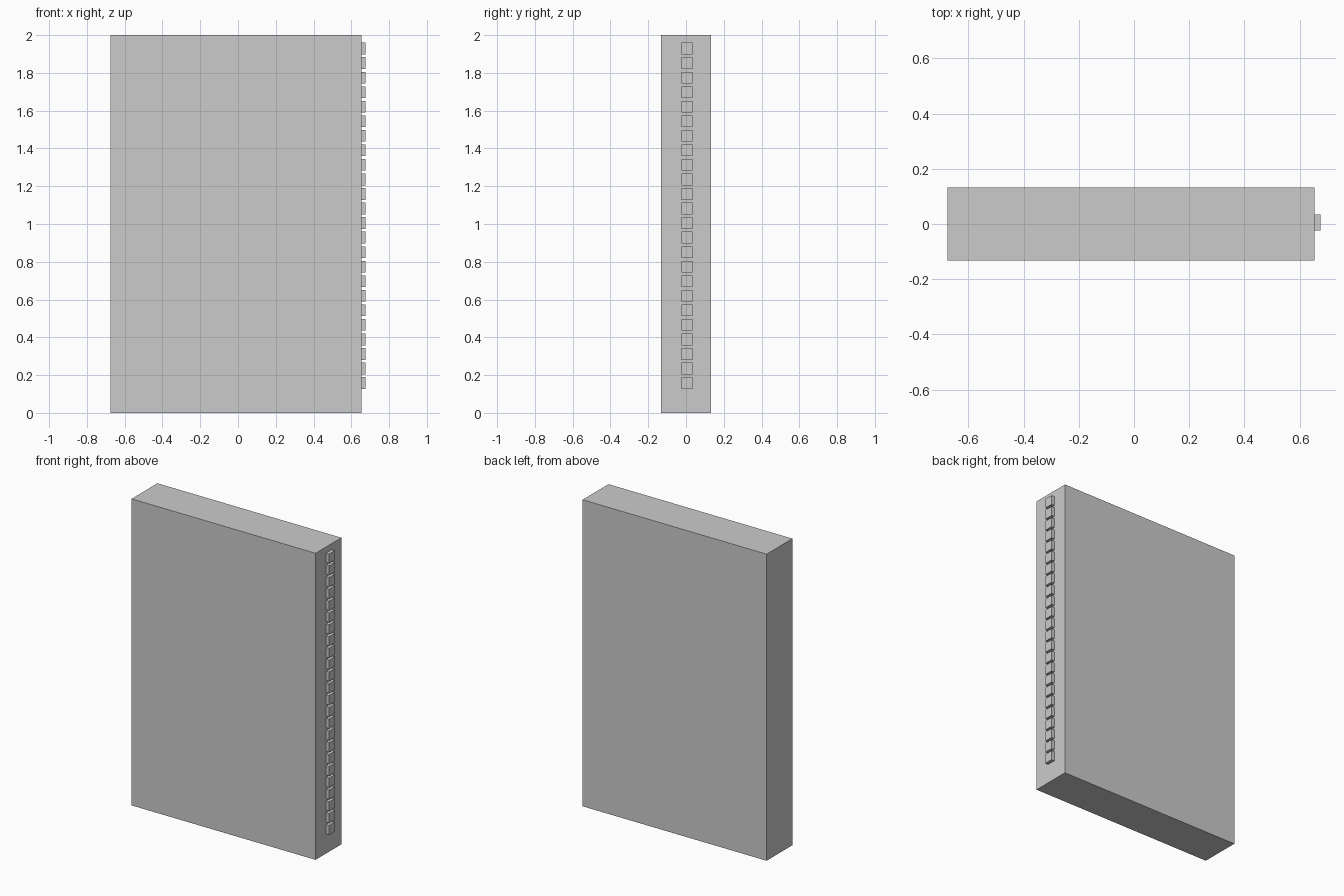
import bpy

if "Cube" in bpy.data.objects:
    bpy.data.objects.remove(bpy.data.objects["Cube"])


def box(name, lo, hi):
    centre = [(a + b) / 2 for a, b in zip(lo, hi)]
    bpy.ops.mesh.primitive_cube_add(size=1, location=centre)
    obj = bpy.context.object
    obj.name = name
    obj.scale = [b - a for a, b in zip(lo, hi)]
    bpy.ops.object.transform_apply(location=False, rotation=False, scale=True)
    return obj


# Main slab
box("slab_body", (-0.675, -0.133, 0), (0.653, 0.133, 2))

# Vertical row of small square studs on the right edge
COUNT, FIRST, LAST = 24, 0.158, 1.929
stud = box("edge_studs", (0.653, -0.024, FIRST - 0.031), (0.675, 0.034, FIRST + 0.031))
row = stud.modifiers.new("row", 'ARRAY')
row.count = COUNT
row.use_relative_offset = False
row.use_constant_offset = True
row.constant_offset_displace = (0, 0, (LAST - FIRST) / (COUNT - 1))
